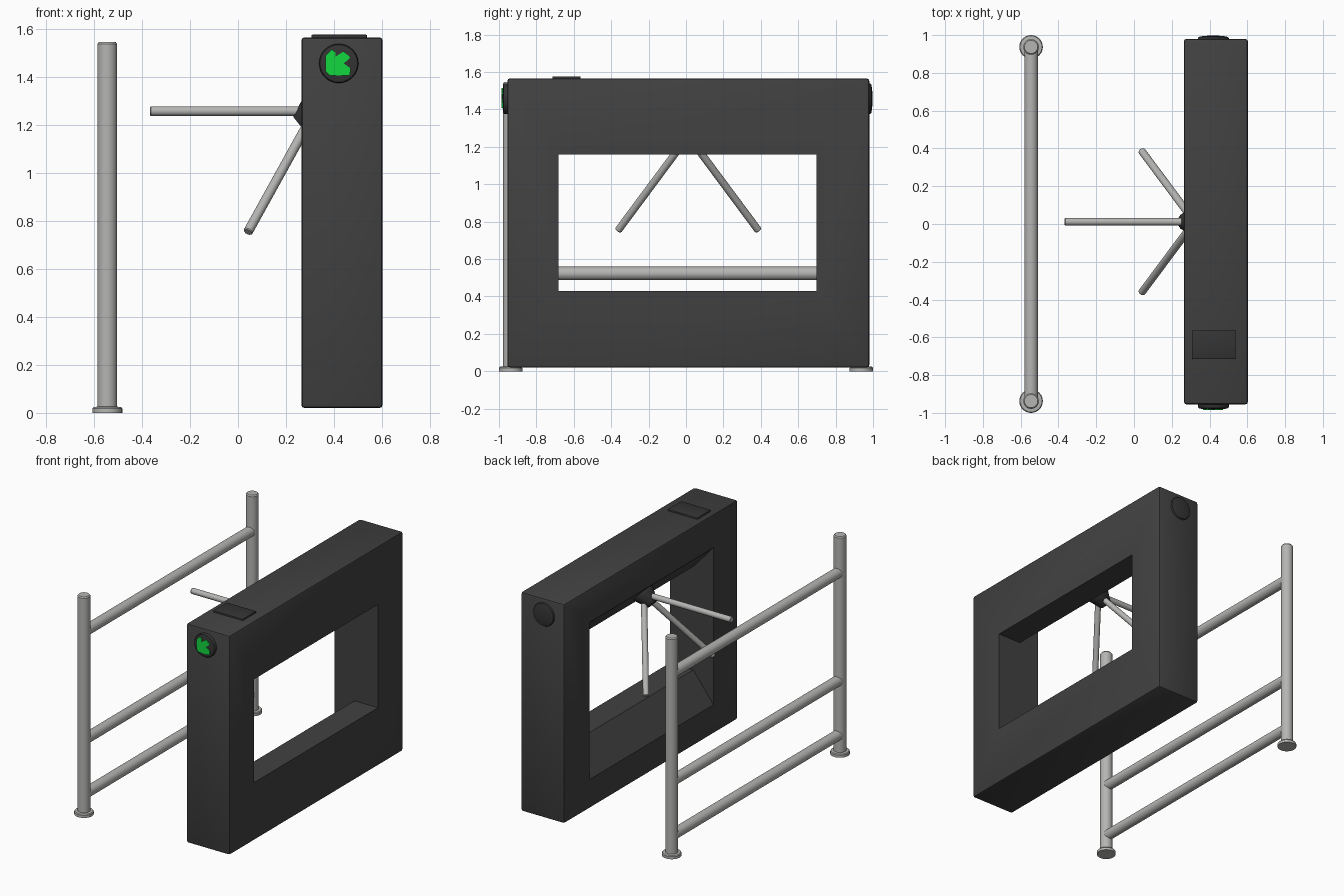
import bpy, bmesh, math
from mathutils import Vector

if "Cube" in bpy.data.objects:
    bpy.data.objects.remove(bpy.data.objects["Cube"])


def material(name, rgb):
    m = bpy.data.materials.new(name)
    m.diffuse_color = (*rgb, 1)
    m.use_nodes = True
    m.node_tree.nodes["Principled BSDF"].inputs["Base Color"].default_value = m.diffuse_color
    return m


CHARCOAL = material("charcoal_paint", (0.053, 0.053, 0.053))
BLACK = material("black_plastic", (0.035, 0.035, 0.035))
STEEL = material("brushed_steel", (0.46, 0.46, 0.45))
GREEN = material("signal_green", (0.006, 0.68, 0.05))


def make(name, bm, mat, smooth=True):
    bmesh.ops.recalc_face_normals(bm, faces=bm.faces)
    me = bpy.data.meshes.new(name)
    bm.to_mesh(me)
    bm.free()
    ob = bpy.data.objects.new(name, me)
    bpy.context.collection.objects.link(ob)
    me.materials.append(mat)
    bpy.ops.object.select_all(action='DESELECT')
    ob.select_set(True)
    bpy.context.view_layer.objects.active = ob
    if smooth:
        bpy.ops.object.shade_smooth_by_angle(angle=math.radians(35))
    return ob


def box(name, lo, hi, mat, bevel, segments=2):
    bm = bmesh.new()
    bmesh.ops.create_cube(bm, size=1)
    for v in bm.verts:
        v.co = [(a + b) / 2 + c * (b - a) for a, b, c in zip(lo, hi, v.co)]
    bmesh.ops.bevel(bm, geom=bm.edges[:], offset=bevel, segments=segments,
                    profile=0.5, affect='EDGES')
    return make(name, bm, mat)


def lathe(name, origin, axis, profile, mat, sides=32):
    """Revolve (radius, distance) points around an axis through origin."""
    q = Vector(axis).normalized().to_track_quat('Z', 'Y')
    bm = bmesh.new()
    rings = []
    for r, t in profile:
        rings.append([bm.verts.new(Vector(origin) + q @ Vector(
            (r * math.cos(2 * math.pi * i / sides), r * math.sin(2 * math.pi * i / sides), t)))
            for i in range(sides)])
    for a, b in zip(rings, rings[1:]):
        for i in range(sides):
            j = (i + 1) % sides
            bm.faces.new((a[i], a[j], b[j], b[i]))
    bm.faces.new(rings[0][::-1])
    bm.faces.new(rings[-1])
    return make(name, bm, mat)


def prism(name, points, lo, hi, mat):
    """Extrude an x,z outline along y."""
    bm = bmesh.new()
    a = [bm.verts.new((x, lo, z)) for x, z in points]
    b = [bm.verts.new((x, hi, z)) for x, z in points]
    bm.faces.new(a)
    bm.faces.new(b[::-1])
    n = len(points)
    for i in range(n):
        j = (i + 1) % n
        bm.faces.new((a[i], b[i], b[j], a[j]))
    return make(name, bm, mat, False)


# Cabinet with a window that flares towards the walkway
cabinet = box("cabinet", (0.264, -0.955, 0.02), (0.603, 0.98, 1.566), CHARCOAL, 0.014)
k = (0.42 - 0.2) / (0.42 - 0.264)
window = [(0.7, 0.43), (0.7, 1.158), (0.42, 1.158), (0.2, 1.158 + 0.175 * k),
          (0.2, 0.43 - 0.205 * k), (0.42, 0.43)]
cutter = prism("window_cutter", window, -0.682, 0.698, CHARCOAL)
cutter.hide_render = True
mod = cabinet.modifiers.new("window", 'BOOLEAN')
mod.operation = 'DIFFERENCE'
mod.solver = 'EXACT'
mod.object = cutter
bpy.context.view_layer.objects.active = cabinet
bpy.ops.object.modifier_apply(modifier="window")
bpy.data.objects.remove(cutter)

# Card reader on the top
box("card_reader", (0.306, -0.715, 1.55), (0.538, -0.563, 1.577), BLACK, 0.005)

# Round indicator lamps on both ends
dome = [(0.082, -0.01), (0.082, 0.012), (0.078, 0.018), (0.06, 0.022), (0.03, 0.025), (0.004, 0.026)]
lathe("front_indicator", (0.42, -0.957, 1.457), (0, -1, 0), dome, BLACK)
lathe("rear_indicator", (0.42, 0.972, 1.457), (0, 1, 0), dome, BLACK)

# Green direction arrow on the front lamp, pointing down and left
arrow = [(-13, 8), (-7, 14), (-3, 11), (-3, 7), (5, 12), (12, 6), (5, 0),
         (12, -5), (11, -12), (-9, -12), (-13, -8)]
prism("direction_arrow", [(0.42 + x / 240, 1.457 + z / 240) for x, z in arrow],
      -0.986, -0.977, GREEN)

# Tripod hub and its three arms around a tilted axis
alpha = math.radians(39)
axis = Vector((-math.cos(alpha), 0, -math.sin(alpha)))
up = Vector((-math.sin(alpha), 0, math.cos(alpha)))
side = Vector((0, 1, 0))
hub = Vector((0.32, 0.012, 1.258))
lathe("tripod_hub", hub, axis,
      [(0.075, -0.06), (0.075, 0.0), (0.068, 0.016), (0.042, 0.078), (0.036, 0.085)], BLACK)
for i in range(3):
    t = i * 2 * math.pi / 3
    d = axis * math.cos(alpha) + (up * math.cos(t) + side * math.sin(t)) * math.sin(alpha)
    lathe(f"tripod_arm_{i + 1}", hub, d, [(0.02, 0.0), (0.02, 0.683), (0.017, 0.687)], STEEL, 24)

# Guard rail: two flanged posts and three rails
PX, PY = -0.545, 0.9375
for name, y in (("front", -PY), ("rear", PY)):
    lathe(name + "_post", (PX, y, 0), (0, 0, 1),
          [(0.041, 0.0), (0.041, 1.538), (0.035, 1.546)], STEEL)
    lathe(name + "_post_flange", (PX, y, 0), (0, 0, 1),
          [(0.0625, 0.0), (0.0625, 0.018), (0.058, 0.024), (0.042, 0.026)], STEEL)
for name, z in (("lower", 0.14), ("middle", 0.523), ("upper", 1.285)):
    lathe(name + "_rail", (PX, -PY, z), (0, 1, 0), [(0.036, 0), (0.036, 2 * PY)], STEEL)
